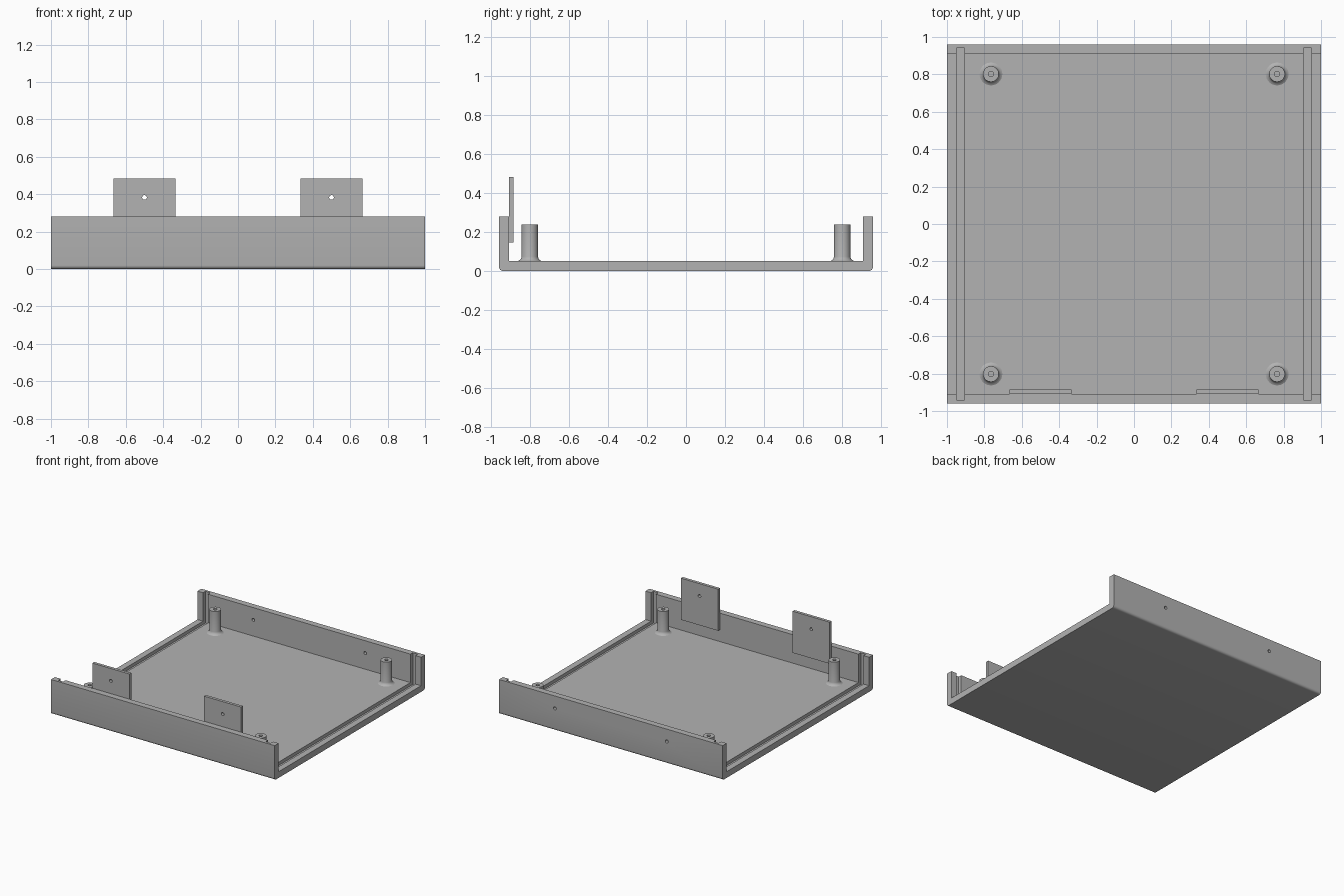
import bpy, bmesh, math
from mathutils import Matrix, Vector

cube = bpy.data.objects.get("Cube")
if cube:
    bpy.data.objects.remove(cube, do_unlink=True)

grey = bpy.data.materials.new("plain_grey")
grey.use_nodes = True
grey.diffuse_color = (0.45, 0.45, 0.45, 1)
grey.node_tree.nodes["Principled BSDF"].inputs["Base Color"].default_value = grey.diffuse_color

HALF_Y, WALL, FLOOR, TOP = 0.96, 0.05, 0.05, 0.28
INNER_Y = HALF_Y - WALL


def add_object(name, bm):
    bmesh.ops.recalc_face_normals(bm, faces=bm.faces)
    mesh = bpy.data.meshes.new(name)
    bm.to_mesh(mesh)
    bm.free()
    mesh.materials.append(grey)
    obj = bpy.data.objects.new(name, mesh)
    bpy.context.collection.objects.link(obj)
    return obj


def box(name, x, y, z):
    bm = bmesh.new()
    bmesh.ops.create_cube(bm, size=1)
    for v in bm.verts:
        v.co = [lo + (c + 0.5) * (hi - lo) for c, (lo, hi) in zip(v.co, (x, y, z))]
    return add_object(name, bm)


def hole_cutter(x, y, z, radius=0.0125):
    bm = bmesh.new()
    place = Matrix.Translation((x, y, z)) @ Matrix.Rotation(math.pi / 2, 4, "X")
    bmesh.ops.create_cone(bm, cap_ends=True, segments=24, radius1=radius,
                          radius2=radius, depth=0.2, matrix=place)
    return add_object("hole_cutter", bm)


def activate(obj):
    bpy.ops.object.select_all(action="DESELECT")
    obj.select_set(True)
    bpy.context.view_layer.objects.active = obj


def cut(obj, cutters):
    for cutter in cutters:
        cutter.hide_render = True
        mod = obj.modifiers.new("cut", "BOOLEAN")
        mod.operation, mod.solver, mod.object = "DIFFERENCE", "EXACT", cutter
        activate(obj)
        bpy.ops.object.modifier_apply(modifier=mod.name)
        bpy.data.objects.remove(cutter, do_unlink=True)


def smooth(obj):
    activate(obj)
    bpy.ops.object.shade_smooth_by_angle(angle=math.radians(35))


# Tray: a U section with rounded lower corners, extruded along x
def lower_corner(side, radius=0.02, steps=5):
    points = []
    for i in range(steps + 1):
        a = math.pi / 2 * i / steps
        points.append((side * (HALF_Y - radius + radius * math.cos(a)),
                       radius - radius * math.sin(a)))
    return points


section = [(INNER_Y, FLOOR), (INNER_Y, TOP), (HALF_Y, TOP)] + lower_corner(1)
section += lower_corner(-1)[::-1] + [(-HALF_Y, TOP), (-INNER_Y, TOP), (-INNER_Y, FLOOR)]
bm = bmesh.new()
face = bm.faces.new([bm.verts.new((-1, y, z)) for y, z in section])
swept = bmesh.ops.extrude_face_region(bm, geom=[face])
bmesh.ops.translate(bm, vec=Vector((2, 0, 0)),
                    verts=[g for g in swept["geom"] if isinstance(g, bmesh.types.BMVert)])
tray = add_object("tray", bm)

# Panel slots through floor and walls, and screw holes in the back wall
cutters = []
for side in (-1, 1):
    slot = sorted((side * 0.905, side * 0.95))
    cutters.append(box("slot_cutter", slot, (-0.94, 0.94), (0.023, 0.5)))
    cutters.append(hole_cutter(side * 0.5, HALF_Y - WALL / 2, 0.18))
cut(tray, cutters)
smooth(tray)

# Screw tabs standing inside the front wall
for side, label in ((-1, "right"), (1, "left")):
    span = sorted((side * 0.333, side * 0.665))
    tab = box(label + "_screw_tab", span, (-INNER_Y, -0.886), (0.147, 0.483))
    cut(tab, [hole_cutter(side * 0.5, -0.9, 0.383)])
    smooth(tab)


# Standoffs: turned posts with a flared foot and a blind bore
def standoff(name, x, y):
    foot = [(0.061, FLOOR - 0.002), (0.061, FLOOR), (0.052, 0.055), (0.045, 0.063), (0.042, 0.073)]
    outline = foot + [(0.042, 0.238), (0.014, 0.238), (0.014, 0.052), (0, 0.052)]
    bm = bmesh.new()
    verts = [bm.verts.new((r, 0, z)) for r, z in outline]
    edges = [bm.edges.new(pair) for pair in zip(verts, verts[1:])]
    bmesh.ops.spin(bm, geom=verts + edges, cent=(0, 0, 0), axis=(0, 0, 1),
                   angle=math.tau, steps=32)
    bmesh.ops.remove_doubles(bm, verts=bm.verts, dist=0.0001)
    bmesh.ops.translate(bm, verts=bm.verts, vec=(x, y, 0))
    smooth(add_object(name, bm))


for sx, side in ((-1, "right"), (1, "left")):
    for sy, end in ((-1, "front"), (1, "back")):
        standoff(f"{end}_{side}_standoff", sx * 0.765, sy * 0.802)
